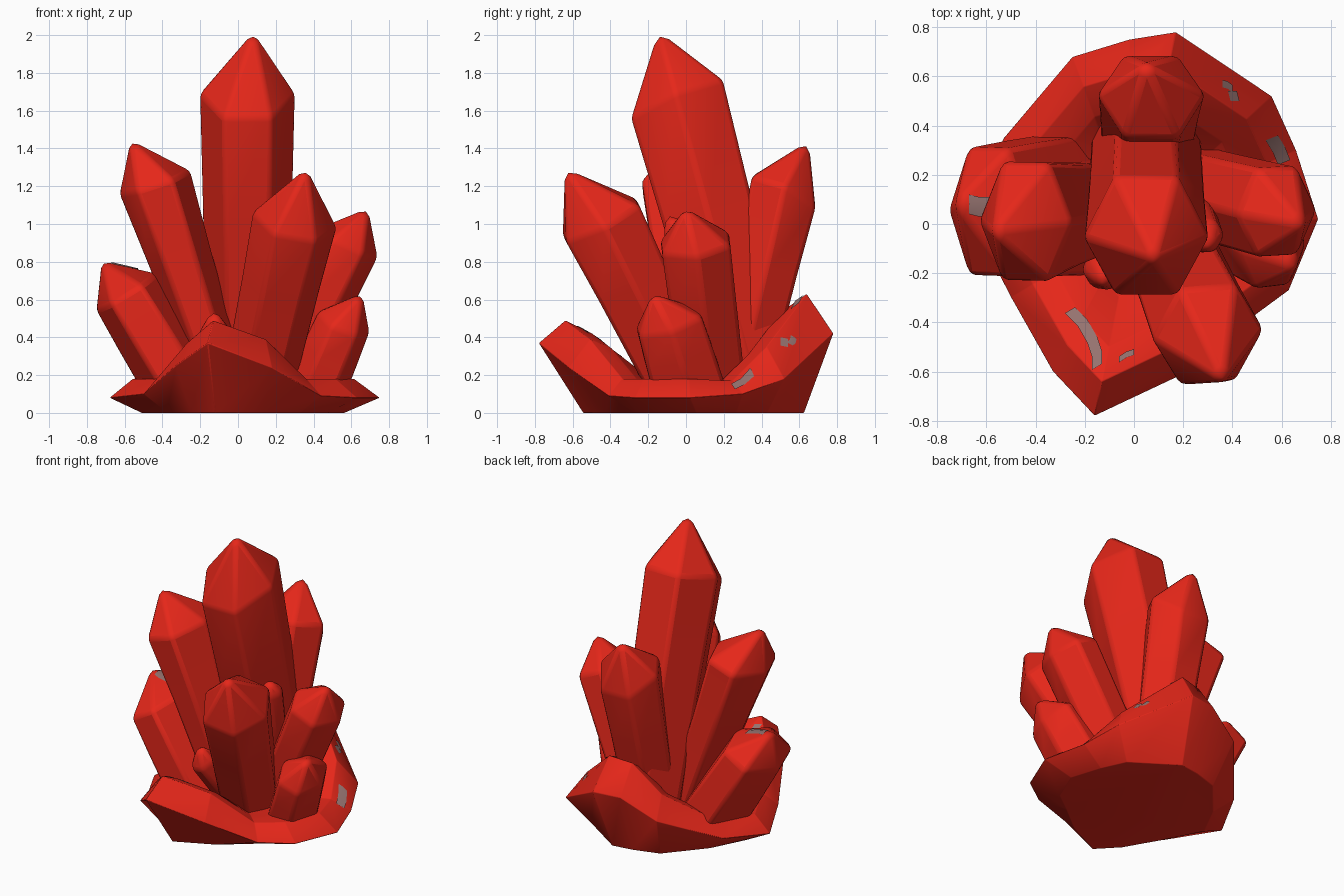
import bpy, bmesh, math
from mathutils import Vector
from mathutils.bvhtree import BVHTree

old = bpy.data.objects.get("Cube")
if old:
    bpy.data.objects.remove(old, do_unlink=True)


def make_material(name, color):
    mat = bpy.data.materials.new(name)
    mat.use_nodes = True
    mat.diffuse_color = color
    mat.node_tree.nodes["Principled BSDF"].inputs["Base Color"].default_value = color
    return mat


RED = make_material("crystal red", (0.79, 0.02, 0.01, 1))
GREY = make_material("dusty grey", (0.3, 0.17, 0.16, 1))


def finish(name, bm, mat, bevel=0.0):
    bmesh.ops.recalc_face_normals(bm, faces=bm.faces)
    mesh = bpy.data.meshes.new(name)
    bm.to_mesh(mesh)
    bm.free()
    mesh.materials.append(mat)
    obj = bpy.data.objects.new(name, mesh)
    bpy.context.collection.objects.link(obj)
    bpy.ops.object.select_all(action="DESELECT")
    obj.select_set(True)
    bpy.context.view_layer.objects.active = obj
    if bevel:
        mod = obj.modifiers.new("soft edges", "BEVEL")
        mod.width = bevel
        mod.segments = 2
        mod.limit_method = "ANGLE"
        mod.angle_limit = math.radians(15)
    bpy.ops.object.shade_smooth_by_angle(angle=math.radians(35))
    return obj


def bridge(bm, lower, upper):
    n = len(lower)
    for i in range(n):
        j = (i + 1) % n
        bm.faces.new((lower[i], lower[j], upper[j], upper[i]))


# Six-sided crystal: tapered shaft, tilted shoulder ring and pointed cap
def crystal(name, base, shoulder, tip, width, depth, taper=0.7, tilt=0.0):
    base, shoulder, tip = Vector(base), Vector(shoulder), Vector(tip)
    axis = (shoulder - base).normalized()
    side = (Vector((1, 0, 0)) - axis * axis.x).normalized()
    front = axis.cross(side)
    bm = bmesh.new()

    def ring(center, scale, lean):
        verts = []
        for i in range(6):
            a = math.radians(60 * i)
            lift = lean * math.sin(a) + abs(lean) * 0.5 * math.cos(2 * a)
            verts.append(bm.verts.new(center + side * math.cos(a) * width * scale
                                      + front * math.sin(a) * depth * scale + axis * lift))
        return verts

    low = ring(base, taper, 0)
    mid = ring(base.lerp(shoulder, 0.6), 0.5 + taper / 2, 0)
    top = ring(shoulder, 1, tilt)
    bridge(bm, low, mid)
    bridge(bm, mid, top)
    bm.faces.new(low)
    point = bm.verts.new(tip + (tip - shoulder).normalized() * 0.022)
    for i in range(6):
        bm.faces.new((top[i], top[(i + 1) % 6], point))
    return finish(name, bm, RED, 0.02)


crystal("main_crystal", (0.05, 0.36, 0.15), (0.05, -0.05, 1.67), (0.08, -0.14, 2.0),
        0.255, 0.3, 0.88, 0.04)
crystal("back_crystal", (0.05, 0.28, 0.15), (0.07, 0.52, 1.18), (0.05, 0.64, 1.42),
        0.22, 0.21, 0.85, -0.05)
crystal("left_side_tall_crystal", (-0.1, 0.08, 0.2), (-0.44, 0.01, 1.22), (-0.56, -0.03, 1.43),
        0.2, 0.28, 0.72)
low_crystal = crystal("left_side_low_crystal", (-0.26, 0.08, 0.1), (-0.59, 0.05, 0.64),
                      (-0.71, 0.08, 0.79), 0.19, 0.3, 1.1)
crystal("front_crystal", (0.12, -0.04, 0.2), (0.3, -0.45, 1.02), (0.36, -0.63, 1.28),
        0.23, 0.25, 0.85)
crystal("right_side_tall_crystal", (0.22, 0.14, 0.15), (0.58, 0.05, 0.9), (0.68, 0.0, 1.07),
        0.18, 0.21, 0.95)
crystal("right_side_low_crystal", (0.39, 0.03, 0.08), (0.56, -0.09, 0.48), (0.65, -0.17, 0.62),
        0.15, 0.2, 1.1)
crystal("front_shard", (-0.05, -0.02, 0.15), (-0.13, -0.2, 0.43), (-0.13, -0.24, 0.54),
        0.09, 0.09, 1.0)
crystal("inner_shard", (0.24, 0.1, 0.4), (0.29, -0.05, 0.97), (0.3, -0.09, 1.05),
        0.08, 0.08, 1.0)

# Rock bed: outline points as x, y, edge height, rim height
OUTLINE = [
    (0.75, 0.02, 0.08, 0.18), (0.66, 0.3, 0.1, 0.17), (0.56, 0.52, 0.18, 0.35),
    (0.17, 0.78, 0.42, 0.63), (-0.02, 0.75, 0.42, 0.61), (-0.25, 0.68, 0.29, 0.42),
    (-0.53, 0.35, 0.12, 0.2), (-0.68, 0.05, 0.08, 0.18), (-0.5, -0.3, 0.1, 0.18),
    (-0.33, -0.6, 0.25, 0.37), (-0.16, -0.78, 0.37, 0.49), (0.18, -0.62, 0.24, 0.39),
    (0.44, -0.41, 0.09, 0.18), (0.63, -0.27, 0.08, 0.18)]
LAYERS = [(0.75, 0.04, lambda e, r: 0.0), (1.0, 0, lambda e, r: e),
          (0.82, 0, lambda e, r: r), (0.64, 0, lambda e, r: 0.04 + 0.78 * r),
          (0.38, 0, lambda e, r: 0.16)]
bm = bmesh.new()
rings = [[bm.verts.new((x * f, y * f + shift, height(edge, rim))) for x, y, edge, rim in OUTLINE]
         for f, shift, height in LAYERS]
for lower, upper in zip(rings, rings[1:]):
    bridge(bm, lower, upper)
bm.faces.new(rings[0])
bm.faces.new(rings[-1])
rock = finish("rock_bed", bm, RED, 0.03)


# Thin dusty patches laid on top of a part
def patch(name, target, path, dx, dy):
    surface = BVHTree.FromObject(target, bpy.context.evaluated_depsgraph_get())
    bm = bmesh.new()
    rows = []
    for x, y in path:
        row = []
        for s in (-1, 0, 1):
            hit = surface.ray_cast(Vector((x + s * dx, y + s * dy, 3)), Vector((0, 0, -1)))
            row.append(bm.verts.new(hit[0] + Vector((0, 0, 0.007))))
        rows.append(row)
    for a, b in zip(rows, rows[1:]):
        for i in range(2):
            bm.faces.new((a[i], a[i + 1], b[i + 1], b[i]))
    return finish(name, bm, GREY)


patch("front_dust_patch", rock,
      [(-0.26, -0.35), (-0.21, -0.4), (-0.17, -0.47), (-0.15, -0.53), (-0.15, -0.58)], 0.02, 0.012)
patch("front_small_patch", rock, [(-0.06, -0.55), (-0.03, -0.53), (0.0, -0.52)], 0, 0.012)
patch("back_upper_patch", rock, [(0.36, 0.57), (0.38, 0.565), (0.4, 0.55)], 0, 0.015)
patch("back_lower_patch", rock, [(0.4, 0.54), (0.405, 0.52), (0.41, 0.5)], 0.018, 0)
patch("back_peak_patch", rock, [(0.12, 0.6), (0.16, 0.59), (0.2, 0.575)], 0, 0.022)
patch("side_dust_patch", rock, [(0.56, 0.35), (0.59, 0.3), (0.61, 0.25)], 0.025, 0.01)
patch("low_crystal_patch", low_crystal,
      [(-0.67, 0.08), (-0.63, 0.07), (-0.58, 0.07), (-0.53, 0.07)], 0, 0.04)
